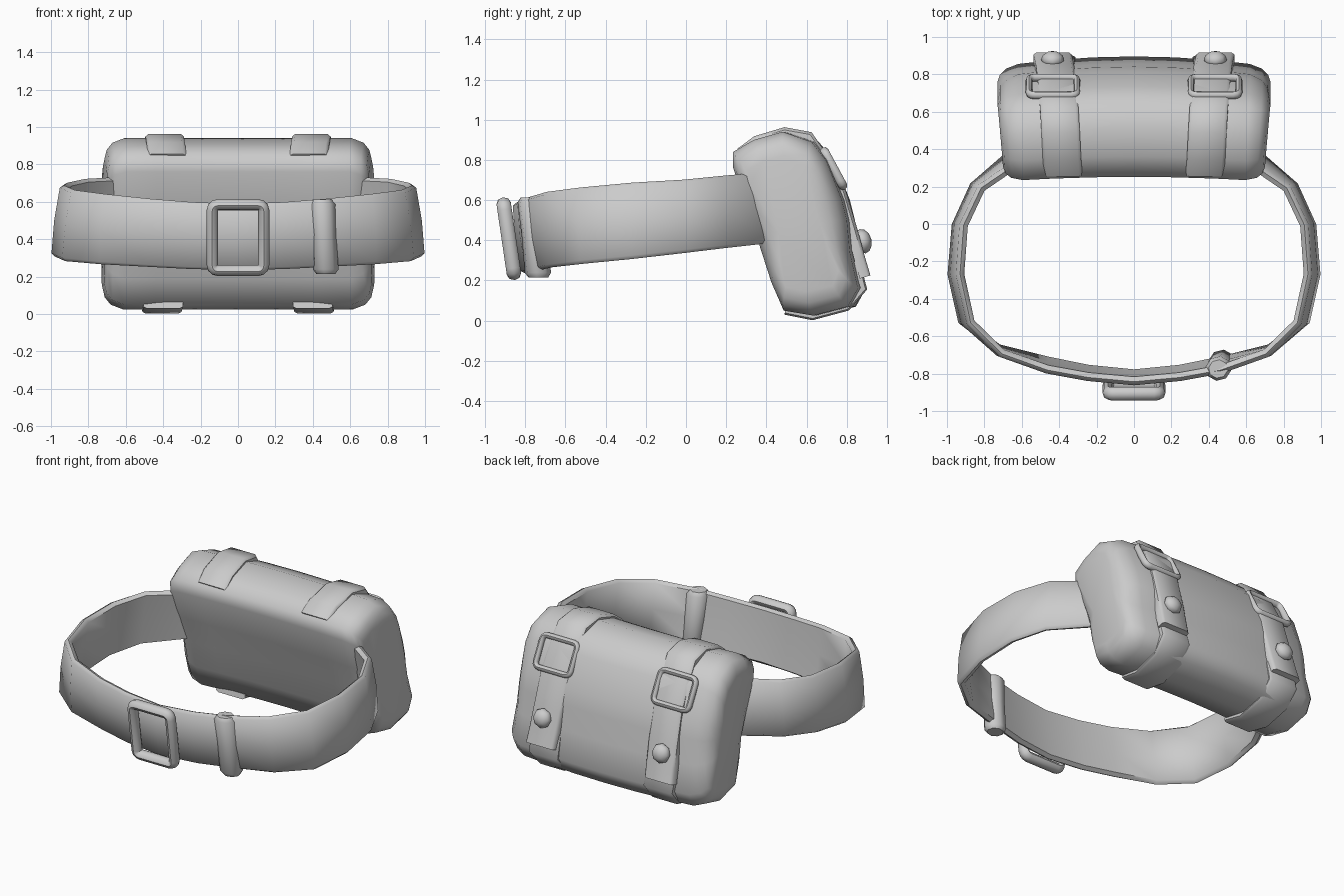
import bpy, bmesh, math
from mathutils import Vector, Matrix

if "Cube" in bpy.data.objects:
    bpy.data.objects.remove(bpy.data.objects["Cube"])

grey = bpy.data.materials.new("grey_leather")
grey.diffuse_color = (0.6, 0.6, 0.6, 1)
grey.use_nodes = True
grey.node_tree.nodes["Principled BSDF"].inputs["Base Color"].default_value = grey.diffuse_color


def finish(name, bm, angle=50):
    """Turn a bmesh into a smooth-shaded object."""
    bmesh.ops.recalc_face_normals(bm, faces=bm.faces)
    me = bpy.data.meshes.new(name)
    bm.to_mesh(me)
    bm.free()
    me.materials.append(grey)
    ob = bpy.data.objects.new(name, me)
    bpy.context.collection.objects.link(ob)
    bpy.ops.object.select_all(action='DESELECT')
    ob.select_set(True)
    bpy.context.view_layer.objects.active = ob
    bpy.ops.object.shade_smooth_by_angle(angle=math.radians(angle))
    return ob


def skin(name, rings, loop=False, angle=50):
    """Bridge a row of closed sections; cap the ends unless it loops."""
    bm = bmesh.new()
    vs = [[bm.verts.new(p) for p in r] for r in rings]
    n, m = len(vs), len(vs[0])
    for i in range(n if loop else n - 1):
        a, b = vs[i], vs[(i + 1) % n]
        for j in range(m):
            k = (j + 1) % m
            bm.faces.new((a[j], a[k], b[k], b[j]))
    if not loop:
        bm.faces.new(vs[0])
        bm.faces.new(vs[-1])
    return finish(name, bm, angle)


def frame(name, c, v, half_u, half_v, corner, tube, depth):
    """Rounded rectangular buckle: wide along x, tall along v."""
    u, v, c = Vector((1, 0, 0)), Vector(v).normalized(), Vector(c)
    nrm = u.cross(v)
    rings = []
    for q, (sx, sy) in enumerate(((1, 1), (-1, 1), (-1, -1), (1, -1))):
        for s in range(4):
            a = math.pi / 2 * (q + s / 3)
            d = u * math.cos(a) + v * math.sin(a)
            p = c + u * sx * (half_u - corner) + v * sy * (half_v - corner) + d * corner
            rings.append([p + d * tube * math.cos(t) + nrm * depth * math.sin(t)
                          for t in (math.tau * k / 8 for k in range(8))])
    return skin(name, rings, loop=True)


# pouch body: side profile swept across x, bowed at the back, rounded at the ends
profile = [(.228, .84), (.228, .76), (.295, .56), (.355, .38), (.415, .19), (.475, .05),
           (.62, .025), (.79, .07), (.84, .16), (.80, .34), (.785, .50), (.76, .60),
           (.68, .80), (.61, .89), (.47, .94), (.33, .90)]
half = [(.22, 0), (.45, 0), (.62, 0), (.685, .025), (.717, .065), (.73, .12)]
stations = [(-x, i) for x, i in reversed(half)] + [(0, 0)] + half
rings = []
for x, inset in stations:
    ring = []
    for y, z in profile:
        t = min(1, max(0, (y - .24) / .45))
        p = Vector((y, z))
        p = p + (Vector((.55, .48)) - p).normalized() * inset
        bow = (.024 + .032 * t) * (1 - (x / .73) ** 2)
        ring.append((x * (.96 + .04 * t), p.x + bow, p.y))
    rings.append(ring)
skin("pouch", rings, angle=75)


def strap(name, path, xs, width, thick):
    """Flat band along a (y, z) path, with its thickness to the inside."""
    rings = []
    for i, (y, z) in enumerate(path):
        a, b = path[max(i - 1, 0)], path[min(i + 1, len(path) - 1)]
        d = Vector((b[0] - a[0], b[1] - a[1])).normalized()
        iy, iz = d.y, -d.x
        x = xs[0] + (xs[1] - xs[0]) * i / (len(path) - 1)
        rings.append([(x + s * width, y + iy * o * thick, z + iz * o * thick)
                      for s, o in ((-.5, 1), (-.5, .25), (-.42, 0), (.42, 0), (.5, .25), (.5, 1))])
    return skin(name, rings)


for side, label in ((-1, "left"), (1, "right")):
    # strap over the lid, ending in a loose tip
    strap(label + "_lid_strap",
          [(.255, .855), (.34, .918), (.49, .963), (.625, .938), (.70, .83),
           (.795, .65), (.855, .45), (.89, .32), (.918, .225)],
          (side * .378, side * .435), .205, .055)
    # strap under the pouch
    strap(label + "_base_strap",
          [(.865, .30), (.902, .155), (.81, .05), (.63, .002), (.49, .03)],
          (side * .425, side * .40), .21, .035)
    # wire buckle on the strap
    frame(label + "_strap_buckle", (side * .433, .735, .757), (0, -.10, .185),
          .128, .10, .03, .018, .022)
    # domed stud
    bm = bmesh.new()
    bmesh.ops.create_uvsphere(bm, u_segments=8, v_segments=6, radius=1)
    turn = Matrix.Rotation(math.radians(-76), 4, 'X')
    bm.transform(Matrix.Translation((side * .435, .88, .395)) @ turn
                 @ Matrix.Diagonal((.062, .062, .044, 1)))
    finish(label + "_stud", bm)

# belt: upper and lower outer edges of the right half, mirrored to the left
top = [(0, -.868, .585), (.25, -.845, .595), (.47, -.805, .612), (.72, -.715, .64),
       (.895, -.54, .665), (.955, -.27, .69), (.935, 0, .705), (.835, .21, .725), (.60, .37, .74)]
low = [(0, -.825, .232), (.25, -.80, .237), (.47, -.755, .248), (.745, -.685, .265),
       (.945, -.53, .285), (1.003, -.27, .31), (.98, 0, .34), (.88, .22, .365), (.64, .43, .39)]


def both(pts):
    return [Vector((-x, y, z)) for x, y, z in reversed(pts[1:])] + [Vector(p) for p in pts]


tops, lows = both(top), both(low)
rings = []
for i, (a, b) in enumerate(zip(tops, lows)):
    along = tops[min(i + 1, len(tops) - 1)] - tops[max(i - 1, 0)]
    inward = (a - b).cross(along).normalized()
    if inward.dot(Vector((0, -.2, .5)) - a) < 0:
        inward = -inward
    rings.append([a.lerp(b, f) + inward * d for f, d in
                  ((0, .025), (.04, .004), (.5, -.004), (.96, .004), (1, .025),
                   (.96, .05), (.5, .046), (.04, .05))])
skin("belt", rings, angle=60)

# front belt buckle
frame("belt_buckle", (0, -.882, .408), (0, -.06, .41), .138, .178, .03, .03, .036)

# belt keeper: rounded block wrapped round the belt
rings = []
for f, s in ((0, .75), (.06, 1), (.5, .95), (.94, 1), (1, .75)):
    c = Vector((.47, -.735, .215)).lerp(Vector((.45, -.775, .612)), f)
    ring = []
    for k in range(8):
        a = math.tau * (k + .5) / 8
        v = Vector((math.cos(a) * .07, math.sin(a) * .066, 0)) * s
        v.rotate(Matrix.Rotation(math.radians(14), 3, 'Z'))
        ring.append(c + v)
    rings.append(ring)
skin("belt_keeper", rings)
